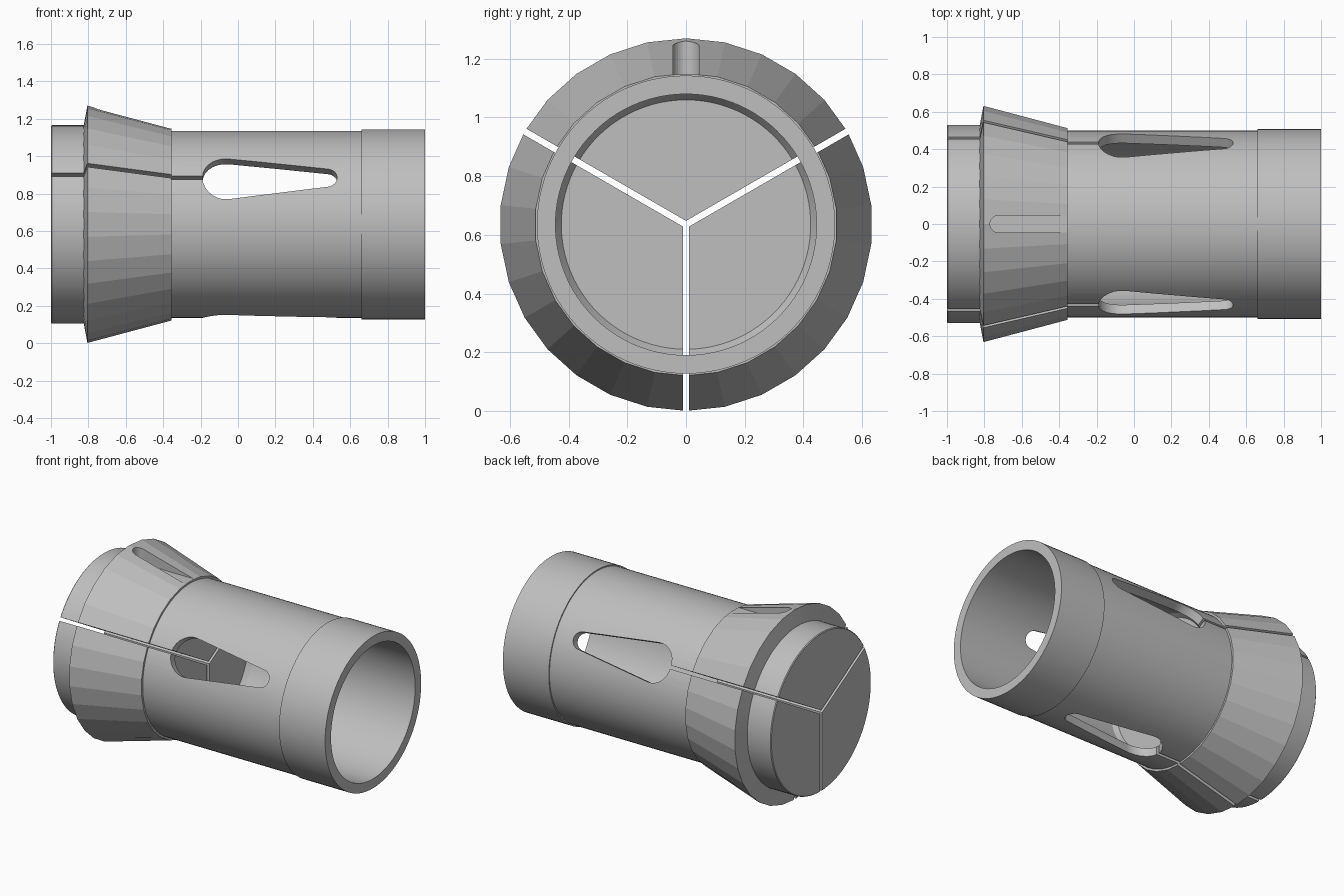
import bpy, bmesh, math
from mathutils import Matrix, Vector

AXIS_Z = 0.635
SLIT_ANGLES = [30, 150, 270]      # measured in the y-z plane

if "Cube" in bpy.data.objects:
    bpy.data.objects.remove(bpy.data.objects["Cube"], do_unlink=True)

steel = bpy.data.materials.new("grey steel")
steel.use_nodes = True
steel.diffuse_color = (0.52, 0.52, 0.52, 1)
steel.node_tree.nodes["Principled BSDF"].inputs["Base Color"].default_value = steel.diffuse_color


def to_object(bm, name):
    bmesh.ops.recalc_face_normals(bm, faces=bm.faces)
    mesh = bpy.data.meshes.new(name)
    bm.to_mesh(mesh)
    bm.free()
    mesh.materials.append(steel)
    obj = bpy.data.objects.new(name, mesh)
    bpy.context.collection.objects.link(obj)
    return obj


def lathe(name, profile, sides, closed):
    """Spin (x, radius) points about the x axis; open profiles get flat caps."""
    bm = bmesh.new()
    a = math.radians(30)
    verts = [bm.verts.new((x, r * math.cos(a), r * math.sin(a))) for x, r in profile]
    edges = [bm.edges.new(p) for p in zip(verts, verts[1:])]
    if closed:
        edges.append(bm.edges.new((verts[-1], verts[0])))
    bmesh.ops.spin(bm, geom=verts + edges, cent=(0, 0, 0), axis=(1, 0, 0),
                   angle=math.tau, steps=sides, use_merge=False)
    bmesh.ops.remove_doubles(bm, verts=bm.verts, dist=0.0005)
    if not closed:
        bmesh.ops.holes_fill(bm, edges=[e for e in bm.edges if e.is_boundary], sides=0)
    bmesh.ops.translate(bm, vec=(0, 0, AXIS_Z), verts=bm.verts)
    return to_object(bm, name)


def radial_cutter(name, outline, r0, r1, angle):
    """Prism with an (x, sideways) outline, reaching from r0 to r1 at an angle."""
    bm = bmesh.new()
    face = bm.faces.new([bm.verts.new((x, s, r0)) for x, s in outline])
    top = bmesh.ops.extrude_face_region(bm, geom=[face])["geom"]
    bmesh.ops.translate(bm, vec=(0, 0, r1 - r0),
                        verts=[v for v in top if isinstance(v, bmesh.types.BMVert)])
    turn = Matrix.Rotation(math.radians(angle - 90), 4, 'X')
    bmesh.ops.transform(bm, verts=bm.verts,
                        matrix=Matrix.Translation(Vector((0, 0, AXIS_Z))) @ turn)
    obj = to_object(bm, name)
    obj.hide_render = True
    return obj


def arc(cx, r, start, end, steps=14):
    return [(cx + r * math.cos(t), r * math.sin(t)) for t in
            (math.radians(start + (end - start) * i / steps) for i in range(steps + 1))]


def cut(obj, cutter):
    mod = obj.modifiers.new("cut", 'BOOLEAN')
    mod.operation = 'DIFFERENCE'
    mod.solver = 'EXACT'
    mod.object = cutter
    bpy.context.view_layer.objects.active = obj
    bpy.ops.object.modifier_apply(modifier=mod.name)


# Tube with a solid nose, stepped rim and bored rear
body = lathe("collet_body", [
    (-1, 0.525), (-0.995, 0.53), (-0.82, 0.53), (-0.82, 0.5), (0.66, 0.5),
    (0.66, 0.508), (1, 0.508), (1, 0.445), (-0.19, 0.445), (-0.22, 0.425)], 90, False)

# Faceted tapered collar
collar = lathe("tapered_collar", [
    (-0.825, 0.49), (-0.825, 0.53), (-0.805, 0.635),
    (-0.355, 0.515), (-0.355, 0.49)], 30, True)

# Three slits that meet at the axis, each ending in a teardrop window
slit = [(-1.1, -0.011), (-0.12, -0.011), (-0.12, 0.011), (-1.1, 0.011)]
teardrop = arc(-0.065, 0.125, 83, 277) + arc(0.475, 0.055, -83, 83)
cutters = []
for angle in SLIT_ANGLES:
    slit_cutter = radial_cutter("slit_cutter", slit, -0.004, 0.8, angle)
    window_cutter = radial_cutter("window_cutter", teardrop, 0.3, 0.8, angle)
    cut(body, slit_cutter)
    cut(body, window_cutter)
    cut(collar, slit_cutter)
    cutters += [slit_cutter, window_cutter]

# Round-ended keyway on top of the collar
keyway = arc(-0.725, 0.045, 90, 270) + [(-0.3, -0.045), (-0.3, 0.045)]
key_cutter = radial_cutter("keyway_cutter", keyway, 0.512, 0.8, 90)
cut(collar, key_cutter)
cutters.append(key_cutter)

for c in cutters:
    bpy.data.objects.remove(c, do_unlink=True)

# Smooth round surfaces, crisp edges; the collar keeps its facets
for obj, limit in ((body, 30), (collar, 5)):
    bpy.ops.object.select_all(action='DESELECT')
    obj.select_set(True)
    bpy.context.view_layer.objects.active = obj
    bpy.ops.object.shade_smooth_by_angle(angle=math.radians(limit))
